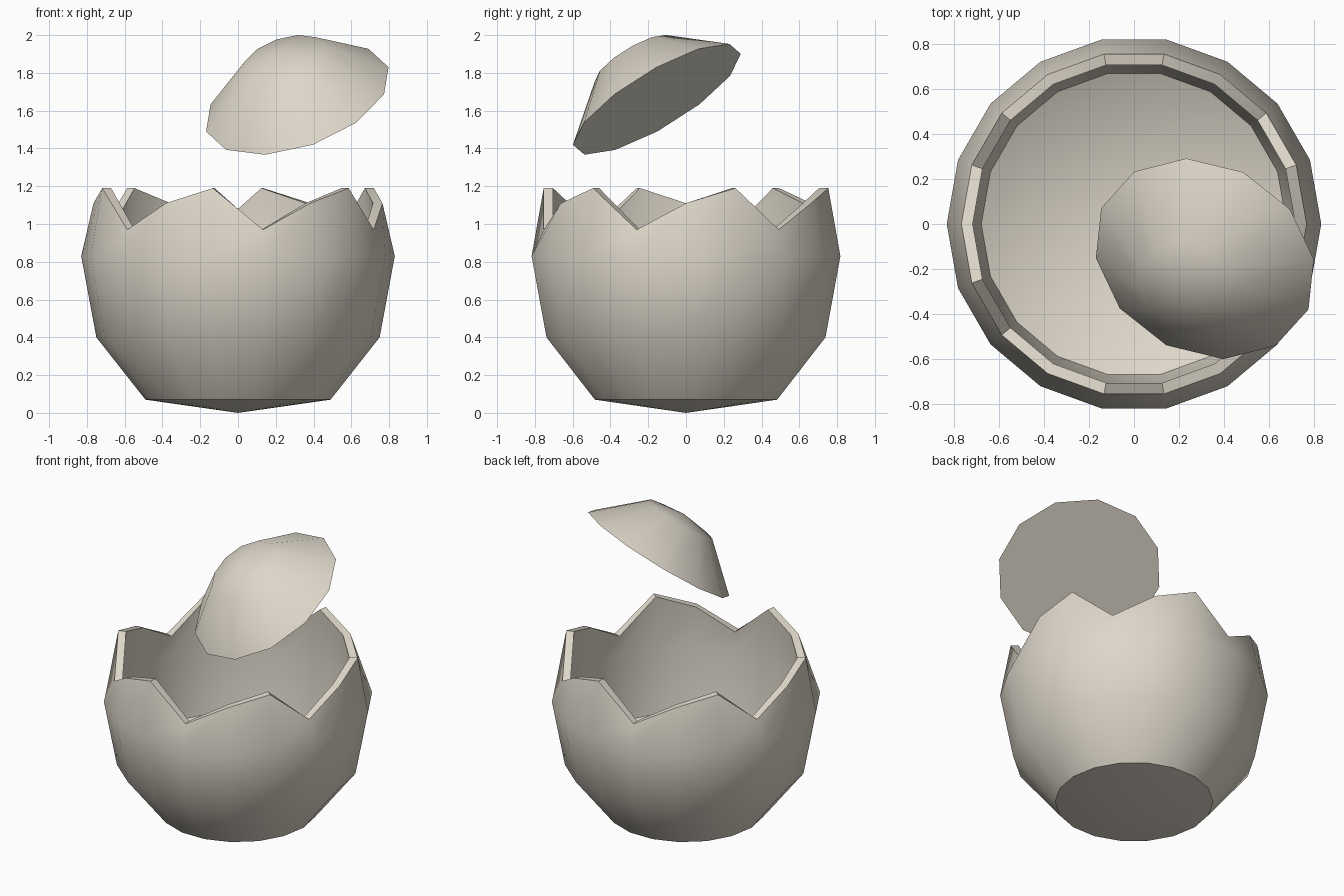
import bpy
import bmesh
from math import cos, sin, radians, tau
from mathutils import Matrix, Vector

default = bpy.data.objects.get("Cube")
if default:
    bpy.data.objects.remove(default, do_unlink=True)

# Single shell colour
shell_mat = bpy.data.materials.new("cream_shell")
shell_mat.use_nodes = True
cream = (0.73, 0.68, 0.59, 1.0)
shell_mat.diffuse_color = cream
shell_mat.node_tree.nodes["Principled BSDF"].inputs["Base Color"].default_value = cream


def add_ring(bm, sides, radius, height):
    """Ring of vertices; height is a number or a function of the index."""
    z = height if callable(height) else (lambda i: height)
    return [bm.verts.new((radius * cos(tau * i / sides), radius * sin(tau * i / sides), z(i)))
            for i in range(sides)]


def bridge(bm, a, b):
    n = len(a)
    for i in range(n):
        j = (i + 1) % n
        bm.faces.new((a[i], a[j], b[j], b[i]))


def fan(bm, ring, height):
    tip = bm.verts.new((0, 0, height))
    for i, v in enumerate(ring):
        bm.faces.new((v, ring[(i + 1) % len(ring)], tip))


def finish(bm, name, matrix=None):
    bmesh.ops.recalc_face_normals(bm, faces=bm.faces)
    if matrix:
        bm.transform(matrix)
    mesh = bpy.data.meshes.new(name)
    bm.to_mesh(mesh)
    bm.free()
    mesh.materials.append(shell_mat)
    mesh.shade_smooth()
    mesh.set_sharp_from_angle(angle=radians(35))
    obj = bpy.data.objects.new(name, mesh)
    bpy.context.collection.objects.link(obj)
    return obj


# Lower shell: round cup with a jagged rim repeating every three vertices
def jagged(i):
    return (1.11, 1.19, 0.97)[i % 3]


bm = bmesh.new()
profile = [(0.49, 0.07), (0.75, 0.40), (0.83, 0.83), (0.765, jagged),   # outside
           (0.715, jagged), (0.735, 0.83), (0.677, 0.41)]               # inside
rings = [add_ring(bm, 18, r, z) for r, z in profile]
for lower, upper in zip(rings, rings[1:]):
    bridge(bm, lower, upper)
fan(bm, rings[0], 0.0)
fan(bm, rings[-1], 0.07)
finish(bm, "lower_shell")

# Shell cap: tilted dome with a flat closed underside, floating above
bm = bmesh.new()
base = add_ring(bm, 12, 0.512, 0)
crown = add_ring(bm, 12, 0.232, 0.254)
bridge(bm, base, crown)
fan(bm, crown, 0.295)
bm.faces.new(base)
axis_x = Vector((0.943, -0.005, 0.332)).normalized()
axis_z = Vector((-0.290, -0.496, 0.818))
axis_z = (axis_z - axis_x * axis_z.dot(axis_x)).normalized()
axis_y = axis_z.cross(axis_x)
tilt = Matrix((axis_x, axis_y, axis_z)).transposed().to_4x4()
finish(bm, "shell_cap", Matrix.Translation((0.314, -0.154, 1.66)) @ tilt)
